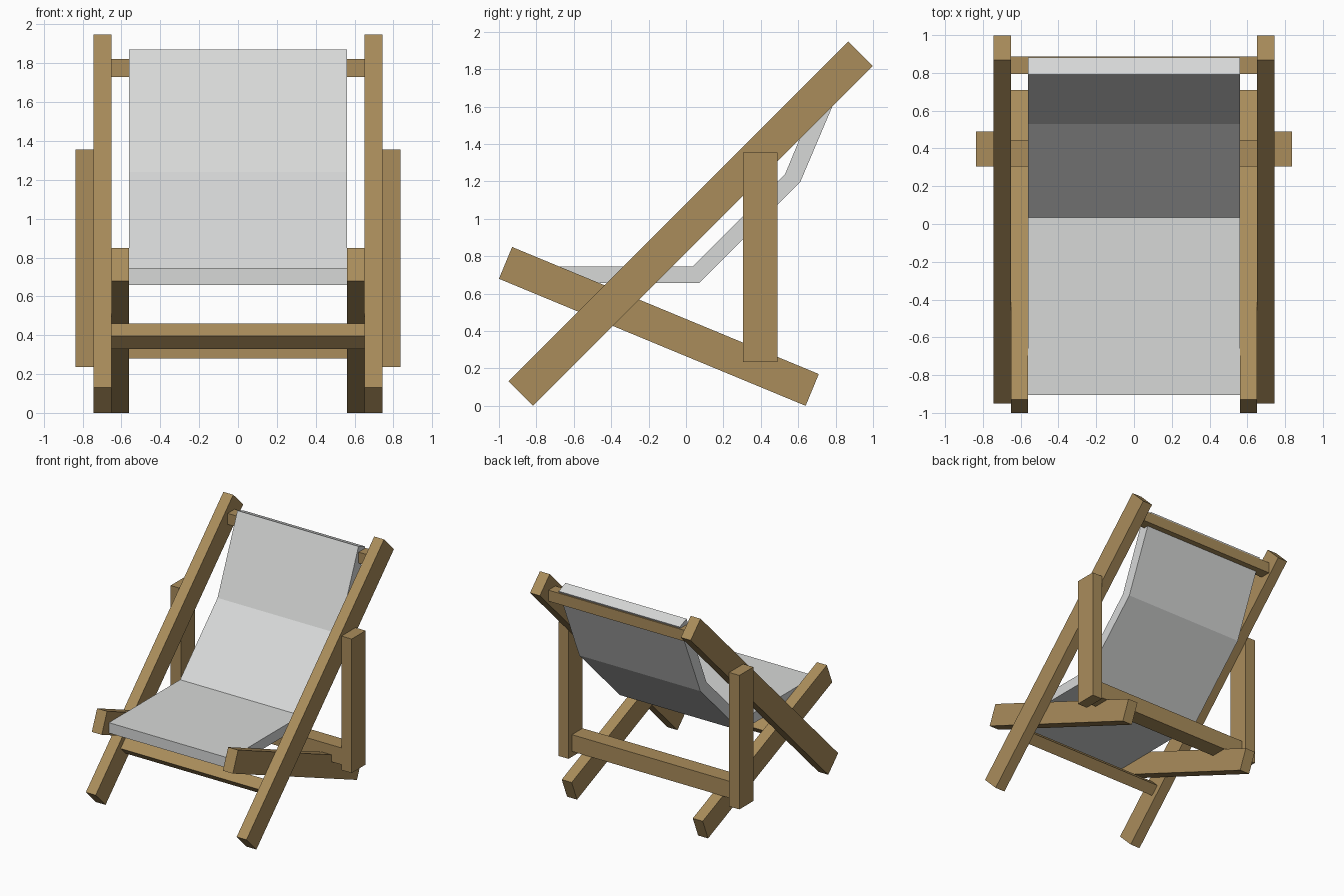
import bpy, bmesh, math
from mathutils import Matrix

cube = bpy.data.objects.get("Cube")
if cube:
    bpy.data.objects.remove(cube, do_unlink=True)


def make_material(name, rgb):
    mat = bpy.data.materials.new(name)
    mat.use_nodes = True
    mat.diffuse_color = (*rgb, 1)
    bsdf = mat.node_tree.nodes["Principled BSDF"]
    bsdf.inputs["Base Color"].default_value = (*rgb, 1)
    bsdf.inputs["Roughness"].default_value = 0.8
    return mat


wood = make_material("oak wood", (0.40, 0.265, 0.105))
canvas = make_material("pale canvas", (0.68, 0.69, 0.685))


def finish(name, bm, mat):
    bmesh.ops.recalc_face_normals(bm, faces=bm.faces)
    mesh = bpy.data.meshes.new(name)
    bm.to_mesh(mesh)
    bm.free()
    mesh.materials.append(mat)
    obj = bpy.data.objects.new(name, mesh)
    bpy.context.collection.objects.link(obj)
    return obj


def beam(name, x0, x1, y, z, length, width, angle=0):
    """Box whose long side lies in the YZ plane, tilted about X."""
    bm = bmesh.new()
    bmesh.ops.create_cube(bm, size=1, matrix=(
        Matrix.Translation(((x0 + x1) / 2, y, z))
        @ Matrix.Rotation(math.radians(angle), 4, "X")
        @ Matrix.Diagonal((x1 - x0, length, width, 1))))
    return finish(name, bm, wood)


def beam_pair(name, x0, x1, *args):
    beam("left_" + name, x0, x1, *args)
    beam("right_" + name, -x1, -x0, *args)


# Side frames, stacked outward in three layers
INNER, MIDDLE, OUTER, EDGE = 0.56, 0.652, 0.743, 0.837
beam_pair("seat_rail", INNER, MIDDLE, -0.145, 0.425, 1.775, 0.184, -22.5)
beam_pair("back_rail", MIDDLE, OUTER, 0.025, 0.974, 2.57, 0.185, 45)
beam_pair("rear_post", OUTER, EDGE, 0.398, 0.795, 0.185, 1.12)

# Cross bars
beam("top_bar", -MIDDLE, MIDDLE, 0.84, 1.775, 0.092, 0.092)
beam("front_bar", -MIDDLE, MIDDLE, -0.555, 0.395, 0.092, 0.092, 45)
beam("rear_bar", -OUTER, OUTER, 0.375, 0.35, 0.14, 0.14)

# Sling seat: folded slab profile swept across the width
profile = [(-0.905, 0.745), (0.035, 0.745), (0.53, 1.24), (0.792, 1.87),
           (0.882, 1.835), (0.61, 1.195), (0.073, 0.658), (-0.905, 0.658)]
bm = bmesh.new()
rows = [[bm.verts.new((x, y, z)) for y, z in profile] for x in (-INNER, INNER)]
count = len(profile)
for row in rows:
    # each side is a strip of quads, one per fold
    for i in range(count // 2 - 1):
        bm.faces.new((row[i], row[i + 1], row[count - 2 - i], row[count - 1 - i]))
for i in range(count):
    j = (i + 1) % count
    bm.faces.new((rows[0][i], rows[0][j], rows[1][j], rows[1][i]))
finish("canvas_sling", bm, canvas)
